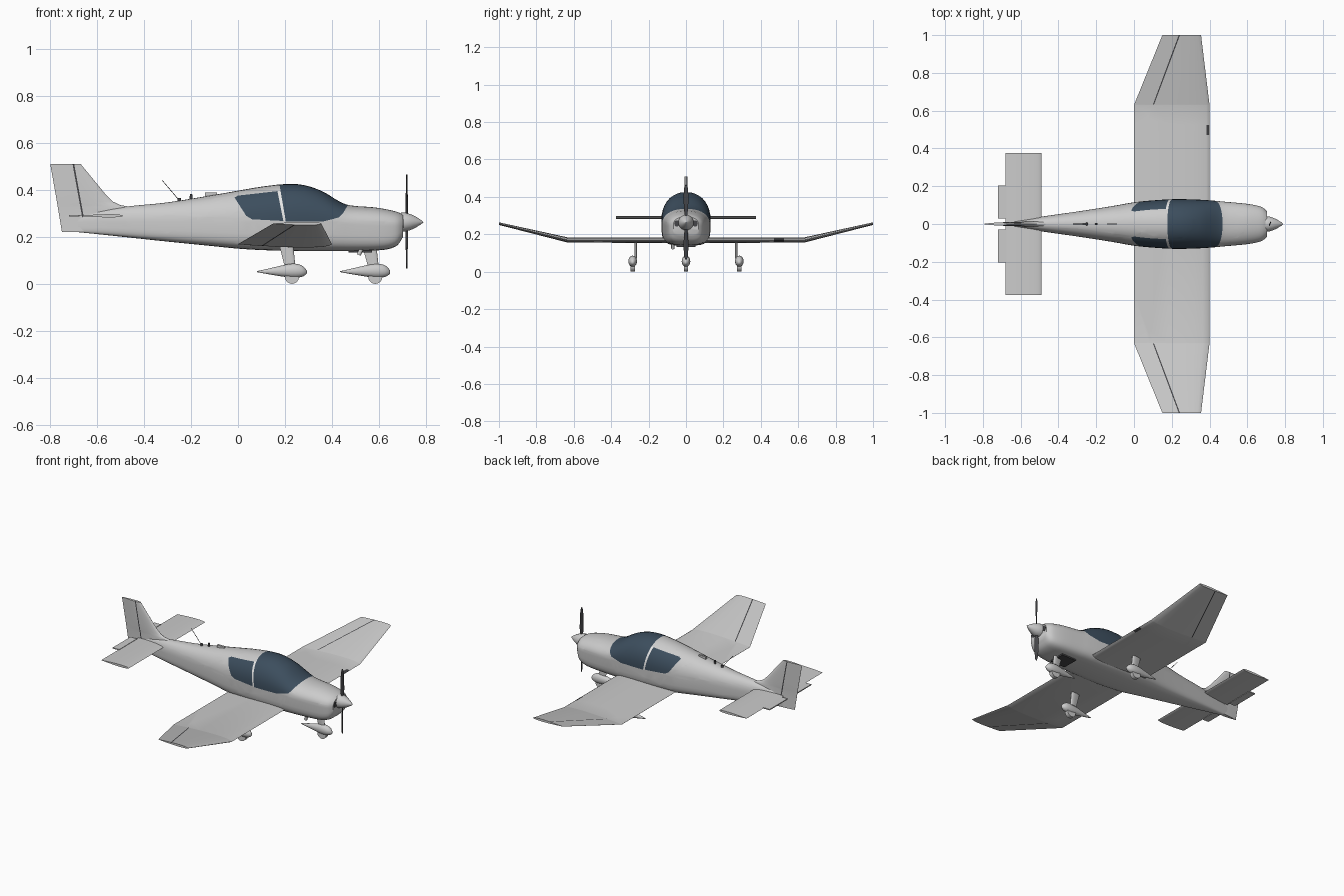
import bpy, bmesh, math
from mathutils import Vector

if "Cube" in bpy.data.objects:
    bpy.data.objects.remove(bpy.data.objects["Cube"])


def material(name, r, g, b):
    m = bpy.data.materials.new(name)
    m.diffuse_color = (r, g, b, 1)
    m.use_nodes = True
    m.node_tree.nodes["Principled BSDF"].inputs["Base Color"].default_value = m.diffuse_color
    return m


GREY = material("light grey paint", 0.60, 0.60, 0.60)
GLASS = material("tinted glass", 0.045, 0.075, 0.11)
DARK = material("dark grey", 0.06, 0.06, 0.065)
WHITE = material("white trim", 0.9, 0.9, 0.9)
MATS = [GREY, GLASS, DARK, WHITE]


def finish(name, bm, mat=GREY, angle=35):
    bmesh.ops.recalc_face_normals(bm, faces=bm.faces)
    me = bpy.data.meshes.new(name)
    bm.to_mesh(me)
    bm.free()
    ob = bpy.data.objects.new(name, me)
    bpy.context.collection.objects.link(ob)
    for m in ([mat] + [m for m in MATS if m != mat]):
        me.materials.append(m)
    bpy.ops.object.select_all(action='DESELECT')
    ob.select_set(True)
    bpy.context.view_layer.objects.active = ob
    bpy.ops.object.shade_smooth_by_angle(angle=math.radians(angle))
    return ob


def loft(rings):
    """Skin closed rings of equal length and cap both ends."""
    bm = bmesh.new()
    vs = [[bm.verts.new(p) for p in r] for r in rings]
    n = len(vs[0])
    for a, b in zip(vs, vs[1:]):
        for i in range(n):
            j = (i + 1) % n
            bm.faces.new((a[i], a[j], b[j], b[i]))
    bm.faces.new(vs[0])
    bm.faces.new(vs[-1])
    return bm


def paint(bm, poly, axes, index):
    """Cut a convex outline through the mesh and colour the faces inside it."""
    u, v = axes
    cx = sum(p[0] for p in poly) / len(poly)
    cy = sum(p[1] for p in poly) / len(poly)
    planes = []
    for a, b in zip(poly, poly[1:] + poly[:1]):
        co, no = Vector((0, 0, 0)), Vector((0, 0, 0))
        co[u], co[v] = a
        no[u], no[v] = b[1] - a[1], a[0] - b[0]
        mid = Vector((0, 0, 0))
        mid[u], mid[v] = cx, cy
        if no.dot(mid - co) > 0:
            no.negate()
        planes.append((co, no))
        bmesh.ops.bisect_plane(bm, geom=bm.verts[:] + bm.edges[:] + bm.faces[:],
                               dist=1e-5, plane_co=co, plane_no=no)
    for f in bm.faces:
        c = f.calc_center_median()
        if all(no.dot(c - co) < 0 for co, no in planes):
            f.material_index = index


def box(name, lo, hi, mat=GREY):
    rings = [[(x, lo[1], lo[2]), (x, hi[1], lo[2]), (x, hi[1], hi[2]), (x, lo[1], hi[2])]
             for x in (lo[0], hi[0])]
    return finish(name, loft(rings), mat)


def tube(name, a, b, r1, r2, mat=GREY, seg=16):
    a, b = Vector(a), Vector(b)
    q = (b - a).to_track_quat('Z', 'Y')
    ang = [2 * math.pi * i / seg for i in range(seg)]
    rings = [[p + q @ Vector((r * math.cos(t), r * math.sin(t), 0)) for t in ang]
             for p, r in ((a, r1), (b, r2))]
    return finish(name, loft(rings), mat)


def airfoil(lead, trail, thick):
    """Symmetric wing section as (chord position, height) pairs."""
    ts = (1, 0.8, 0.55, 0.35, 0.2, 0.09, 0.025, 0)
    h = [5 * thick * (0.2969 * t ** .5 - .126 * t - .3516 * t * t + .2843 * t ** 3 - .1015 * t ** 4)
         for t in ts]
    up = [(lead + (trail - lead) * t, y) for t, y in zip(ts, h)]
    return up + [(x, -y) for x, y in reversed(up[:-1])]


def spline(rows, steps):
    """Catmull-Rom interpolation of table rows."""
    out = []
    for i in range(len(rows) - 1):
        p = [rows[max(0, min(len(rows) - 1, i + k))] for k in (-1, 0, 1, 2)]
        for s in range(steps):
            t = s / steps
            out.append([0.5 * (2 * b + (c - a) * t + (2 * a - 5 * b + 4 * c - d) * t * t
                               + (3 * b - a - 3 * c + d) * t ** 3) for a, b, c, d in zip(*p)])
    return out + [list(rows[-1])]


# Fuselage: x, bottom, widest height, top, half width
stations = [(-0.70, .222, .26, .285, .006), (-0.60, .212, .265, .312, .022),
            (-0.45, .196, .265, .332, .045), (-0.30, .18, .265, .347, .066),
            (-0.12, .162, .265, .376, .094), (0.0, .15, .265, .397, .115),
            (0.10, .144, .27, .414, .125), (0.20, .141, .275, .425, .131),
            (0.28, .14, .275, .421, .131), (0.36, .14, .27, .394, .128),
            (0.43, .14, .265, .352, .123), (0.48, .14, .26, .334, .118),
            (0.58, .142, .255, .326, .109), (0.64, .148, .252, .316, .1),
            (0.68, .165, .25, .306, .088), (0.703, .2, .25, .295, .068)]


def hull_ring(x, zb, zc, zt, w, n=36):
    ring = []
    for i in range(n):
        c, s = math.cos(2 * math.pi * i / n), math.sin(2 * math.pi * i / n)
        e = 2 / 2.15 if s > 0 else 2 / 4.2
        z = zc + (zt - zc) * s ** e if s > 0 else zc - (zc - zb) * (-s) ** e
        ring.append((x, math.copysign(w * abs(c) ** e, c), z))
    return ring


hull = loft([hull_ring(*r) for r in spline(stations, 3)])
# Canopy: windscreen over the top, rear side windows, trim between them
paint(hull, [(.172, .45), (.204, .265), (.36, .265), (.43, .283), (.447, .30), (.468, .335), (.48, .45)], (0, 2), 1)
paint(hull, [(-.015, .368), (.0, .376), (.168, .395), (.193, .268), (.06, .275), (.035, .29)], (0, 2), 1)
paint(hull, [(.169, .397), (.181, .397), (.204, .265), (.194, .265)], (0, 2), 3)
finish("fuselage", hull, angle=40)

# Wings with raised outer panels
for side, label in ((1, "left"), (-1, "right")):
    rings = [[(x, side * y, z + h) for x, h in airfoil(a, b, t)] for y, z, a, b, t in
             ((0, .169, .4, 0, .03), (.63, .169, .4, 0, .028), (1, .257, .355, .15, .014))]
    wing = loft(rings)
    paint(wing, [(.10, side * .632), (.106, side * .632), (.243, side * .998), (.236, side * .998)], (0, 1), 2)
    if side == 1:
        paint(wing, [(.383, .47), (.41, .47), (.41, .525), (.383, .525)], (0, 1), 2)
    finish(label + "_wing", wing, angle=30)
    # Tailplane trim tab
    box(label + "_trim_tab", (-.72, min(side * .03, side * .205), .287),
        (-.675, max(side * .03, side * .205), .293))

# Tailplane
finish("tailplane", loft([[(x, y, .29 + h) for x, h in airfoil(-.49, -.68, .014)] for y in (-.375, .375)]))

# Fin and rudder with a hinge gap
fin_rows = [(.22, -.63, -.75, .022), (.29, -.46, -.762, .03), (.327, -.45, -.768, .026),
            (.335, -.5, -.769, .024), (.35, -.532, -.772, .023), (.38, -.563, -.777, .022),
            (.51, -.67, -.80, .016)]
fin = loft([[(x, h, z) for x, h in airfoil(a, b, t)] for z, a, b, t in fin_rows])
paint(fin, [(-.705, .51), (-.698, .51), (-.645, .218), (-.652, .218)], (0, 2), 2)
finish("fin_and_rudder", fin)


# Landing gear: teardrop fairing, wheel, strut
def gear(label, x, y, strut_y, top):
    rows = [(-.15, .052, .002, .002), (-.10, .053, .010, .012), (-.04, .055, .019, .024),
            (.0, .056, .023, .030), (.03, .055, .022, .028), (.05, .053, .016, .020),
            (.063, .05, .005, .006)]
    ang = [2 * math.pi * i / 16 for i in range(16)]
    finish(label + "_wheel_fairing", loft([[(x + a, y + ry * math.cos(t), z + rz * math.sin(t)) for t in ang]
                                           for a, z, ry, rz in spline(rows, 2)]), angle=60)
    tube(label + "_wheel", (x, y - .012, .03), (x, y + .012, .03), .03, .03, GREY, 24)
    finish(label + "_strut", loft([[(px, sy + h, z) for px, h in airfoil(a, b, .014)] for z, sy, a, b in
                                   ((.07, strut_y, x + .015, x - .03),
                                    (top, strut_y, x + .005, x - .055))]))


gear("left_main", .23, .285, .268, .168)
gear("right_main", .23, -.285, -.268, .168)
gear("nose", .585, 0, 0, .16)

# Spinner
rows = [(.695, .040), (.71, .041), (.735, .034), (.76, .022), (.78, .009), (.79, .001)]
ang = [2 * math.pi * i / 24 for i in range(24)]
finish("spinner", loft([[(x, r * math.cos(t), .263 + r * math.sin(t)) for t in ang] for x, r in rows]), angle=50)

# Propeller blades, twisted toward the hub
for s, label in ((1, "upper"), (-1, "lower")):
    rings = []
    for r, half, twist in ((.02, .008, 60), (.07, .014, 35), (.14, .014, 22), (.185, .010, 16), (.2, .004, 14)):
        c, n = math.cos(math.radians(twist)), math.sin(math.radians(twist))
        rings.append([(.719 + s * (n * p + c * q) * .7, c * p - n * q, .265 + s * r) for p, q in
                      ((half, 0), (0, .004), (-half, 0), (0, -.004))])
    finish(label + "_propeller_blade", loft(rings), DARK)

# Cowling air intakes and exhaust
for s, label in ((1, "left"), (-1, "right")):
    finish(label + "_air_intake", loft([[(x, s * .049 + .014 * math.cos(t), .258 + .017 * math.sin(t))
                                         for t in ang] for x in (.699, .705)]), DARK)
tube("exhaust_pipe", (.53, -.07, .16), (.515, -.07, .123), .009, .009)
box("belly_outlet", (.47, -.05, .133), (.57, .05, .142), DARK)

# Spine antennas, beacon and vent
tube("whip_antenna", (-.25, 0, .355), (-.322, 0, .44), .0015, .0015, DARK, 6)
tube("whip_antenna_base", (-.25, 0, .35), (-.25, 0, .366), .009, .006, DARK)
tube("beacon", (-.20, 0, .355), (-.20, 0, .382), .007, .005, DARK)
box("spine_vent", (-.14, -.006, .37), (-.09, .006, .389))
